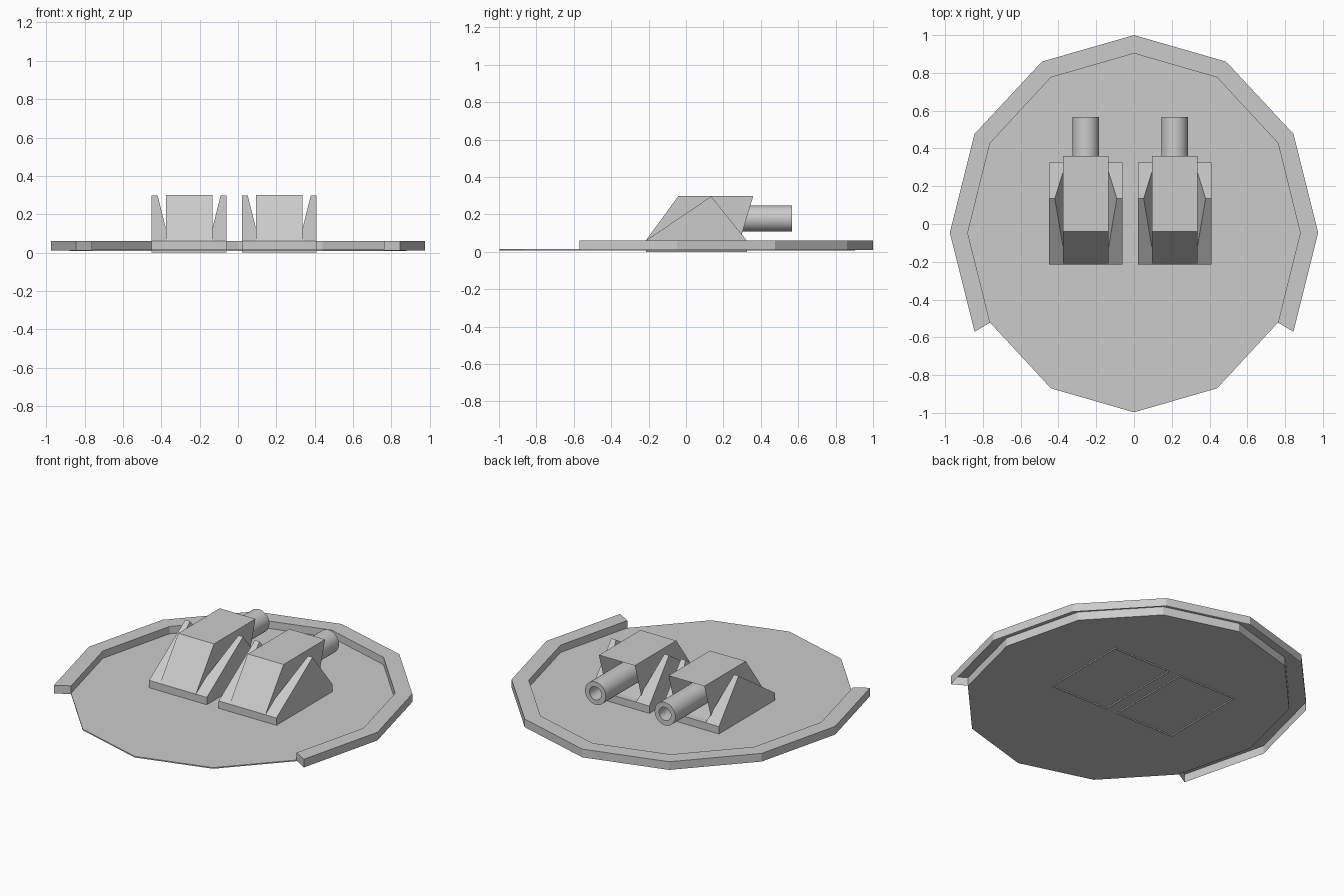
import bpy, bmesh
from math import sin, cos, pi, radians

cube = bpy.data.objects.get("Cube")
if cube:
    bpy.data.objects.remove(cube, do_unlink=True)

grey = bpy.data.materials.new("light grey")
grey.use_nodes = True
colour = (0.6, 0.6, 0.6, 1)
grey.diffuse_color = colour
grey.node_tree.nodes["Principled BSDF"].inputs["Base Color"].default_value = colour


def make(name, verts, faces):
    bm = bmesh.new()
    vs = [bm.verts.new(v) for v in verts]
    for f in faces:
        bm.faces.new([vs[i] for i in f])
    bmesh.ops.recalc_face_normals(bm, faces=bm.faces)
    mesh = bpy.data.meshes.new(name)
    bm.to_mesh(mesh)
    bm.free()
    mesh.materials.append(grey)
    obj = bpy.data.objects.new(name, mesh)
    bpy.context.collection.objects.link(obj)
    return obj


def prism(name, profile, x0, x1):
    """Extrude a (y, z) profile along x."""
    n = len(profile)
    verts = [(x, y, z) for x in (x0, x1) for y, z in profile]
    faces = [range(n), range(n, 2 * n)]
    faces += [(i, (i + 1) % n, n + (i + 1) % n, n + i) for i in range(n)]
    return make(name, verts, faces)


def oval(step, rx, ry, z):
    a = radians(30 * step)
    return (rx * cos(a), -0.047 + ry * sin(a), z)


# Thin twelve-sided floor plate
N = 12
verts = [oval(i, 0.88, 0.95, z) for z in (0.008, 0.015) for i in range(N)]
faces = [range(N), range(N, 2 * N)]
faces += [(i, (i + 1) % N, N + (i + 1) % N, N + i) for i in range(N)]
make("floor_plate", verts, faces)

# Raised rim: a channel open underneath, with a gap at the front
verts, faces = [], []
for i in range(-1, 8):
    verts += [oval(i, 0.88, 0.95, 0.01), oval(i, 0.88, 0.95, 0.06),
              oval(i, 0.975, 1.047, 0.06), oval(i, 0.975, 1.047, 0.01)]
for i in range(0, 32, 4):
    faces += [(i + k, i + k + 1, i + k + 5, i + k + 4) for k in range(3)]
faces += [(0, 1, 2, 3), (32, 33, 34, 35)]
make("rim", verts, faces)


def fin(name, cx, side):
    """Triangular side brace, leaning in to the housing at its foot."""
    verts = [(cx + side * o, y, z) for o, y, z in (
        (0.195, -0.215, 0.06), (0.195, 0.135, 0.297), (0.195, 0.325, 0.06),
        (0.105, -0.215, 0.06), (0.164, 0.135, 0.297), (0.105, 0.325, 0.06))]
    make(name, verts, [(0, 1, 2), (3, 4, 5), (0, 1, 4, 3),
                       (1, 2, 5, 4), (0, 2, 5, 3)])


def housing(name, cx):
    """Sloped block with a recess in its rear face."""
    obj = prism(name, [(-0.215, 0.06), (-0.04, 0.3), (0.36, 0.3), (0.288, 0.06)],
                cx - 0.121, cx + 0.121)
    bm = bmesh.new()
    bm.from_mesh(obj.data)
    rear = max(bm.faces, key=lambda f: f.calc_center_median().y)
    bmesh.ops.inset_region(bm, faces=[rear], thickness=0.03)
    bmesh.ops.translate(bm, verts=rear.verts, vec=(0, -0.15, 0))
    bm.to_mesh(obj.data)
    bm.free()


def barrel(name, cx, sides=32):
    """Round tube with a deep bore."""
    rings = [(0.07, 0.14), (0.07, 0.567), (0.04, 0.567), (0.04, 0.2)]
    verts = [(cx + r * cos(2 * pi * i / sides), y, 0.178 + r * sin(2 * pi * i / sides))
             for r, y in rings for i in range(sides)]
    faces = [(k * sides + i, k * sides + (i + 1) % sides,
              (k + 1) * sides + (i + 1) % sides, (k + 1) * sides + i)
             for k in range(3) for i in range(sides)]
    faces += [range(sides), range(3 * sides, 4 * sides)]
    obj = make(name, verts, faces)
    bpy.ops.object.select_all(action="DESELECT")
    obj.select_set(True)
    bpy.context.view_layer.objects.active = obj
    bpy.ops.object.shade_smooth_by_angle(angle=radians(40))


# Two launcher units
for label, cx in (("right", -0.255), ("left", 0.215)):
    base = prism(label + "_base", [(-0.215, 0), (-0.215, 0.06), (0.325, 0.06), (0.325, 0)],
                 cx - 0.195, cx + 0.195)
    # Open underside of the base
    bm = bmesh.new()
    bm.from_mesh(base.data)
    bottom = min(bm.faces, key=lambda f: f.calc_center_median().z)
    bmesh.ops.delete(bm, geom=[bottom], context="FACES_ONLY")
    bm.to_mesh(base.data)
    bm.free()
    housing(label + "_housing", cx)
    fin(label + "_outer_fin" if label == "left" else label + "_inner_fin", cx, 1)
    fin(label + "_inner_fin" if label == "left" else label + "_outer_fin", cx, -1)
    barrel(label + "_barrel", cx)
